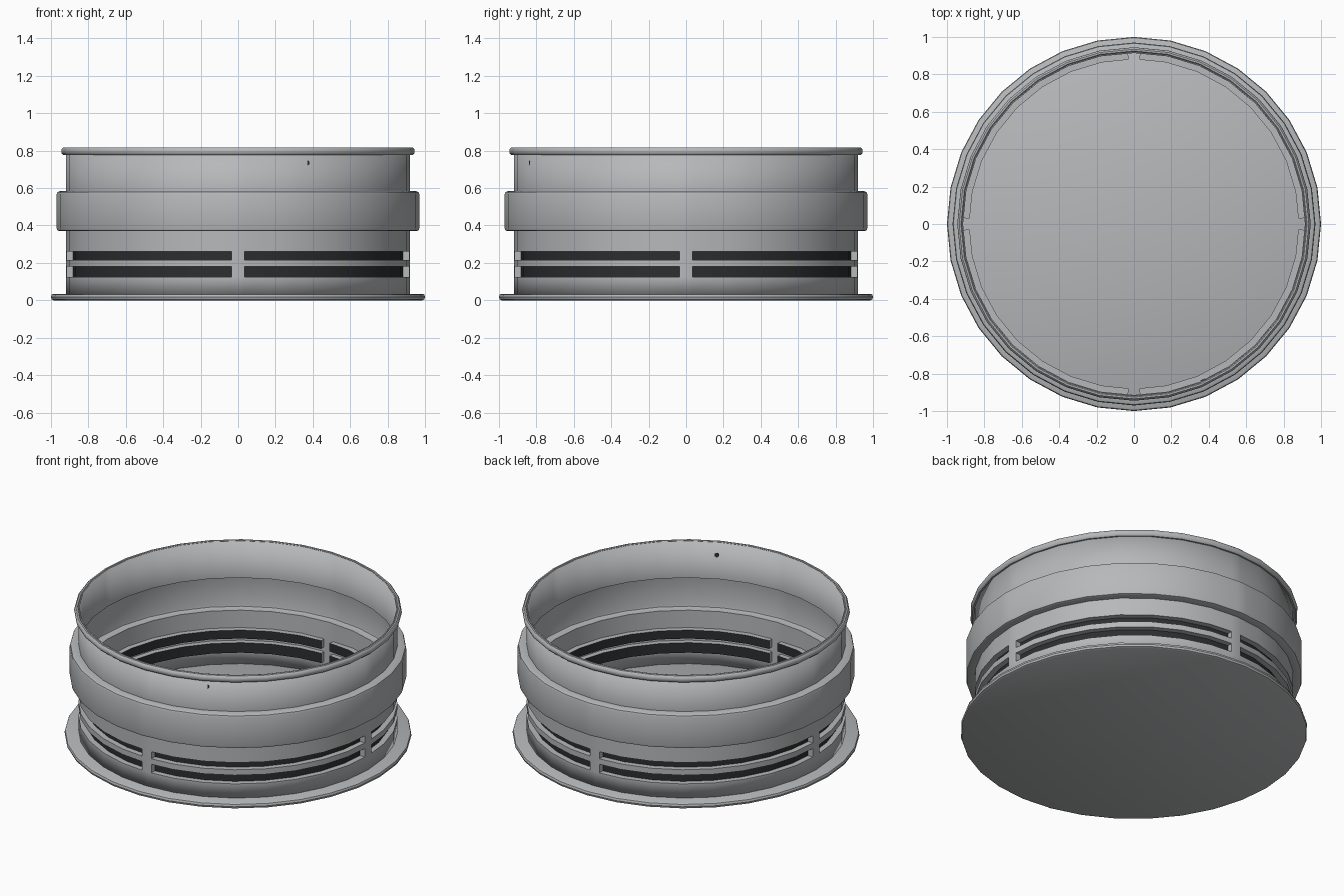
import bpy
import bmesh
import math
from mathutils import Matrix

cube = bpy.data.objects.get("Cube")
if cube:
    bpy.data.objects.remove(cube, do_unlink=True)

SIDES = 32
STEP = 2 * math.pi / SIDES
WALL_R = 0.92
POST_HALF = math.asin(0.034 / WALL_R)
SLOTS = [(0.125, 0.18), (0.215, 0.26)]


def material(name, color):
    m = bpy.data.materials.new(name)
    m.use_nodes = True
    m.diffuse_color = (*color, 1)
    m.node_tree.nodes["Principled BSDF"].inputs["Base Color"].default_value = (*color, 1)
    return m


grey = material("satin grey", (0.47, 0.48, 0.49))
dark = material("dark slot", (0.025, 0.027, 0.028))


def ring_point(r, z, angle):
    # point on a regular polygon ring, so extra cuts stay on its flat sides
    middle = (math.floor(angle / STEP + 1e-6) + 0.5) * STEP
    r *= math.cos(STEP / 2) / math.cos(angle - middle)
    return (r * math.cos(angle), r * math.sin(angle), z)


def finish(name, bm, mats):
    me = bpy.data.meshes.new(name)
    bm.to_mesh(me)
    bm.free()
    ob = bpy.data.objects.new(name, me)
    bpy.context.collection.objects.link(ob)
    for m in mats:
        me.materials.append(m)
    bpy.ops.object.select_all(action='DESELECT')
    ob.select_set(True)
    bpy.context.view_layer.objects.active = ob
    bpy.ops.object.shade_smooth_by_angle(angle=math.radians(35))
    return ob


def lathe(profile, angles, closed=False, capped=False):
    bm = bmesh.new()
    rings = [[bm.verts.new(ring_point(r, z, a)) for a in angles] for r, z in profile]
    pairs = list(zip(rings, rings[1:]))
    if closed:
        pairs.append((rings[-1], rings[0]))
    n = len(angles)
    for low, high in pairs:
        for i in range(n):
            j = (i + 1) % n
            bm.faces.new((low[i], low[j], high[j], high[i]))
    if capped:
        bm.faces.new(rings[0][::-1])
        bm.faces.new(rings[-1])
    return bm


regular = [i * STEP for i in range(SIDES)]

# base plate with rounded rim
base = [(0.985, 0), (0.996, 0.005), (1.0, 0.017), (0.996, 0.03), (0.985, 0.035)]
finish("base_plate", lathe(base, regular, capped=True), [grey])

# thin wall with raised band
profile = [(WALL_R, 0.03)]
for slot in SLOTS:
    profile += [(WALL_R, z) for z in slot]
profile += [(WALL_R, 0.37), (0.955, 0.37), (0.966, 0.374), (0.97, 0.386),
            (0.97, 0.566), (0.966, 0.578), (0.955, 0.583), (WALL_R, 0.585), (WALL_R, 0.815)]
post_cuts = [(k * math.pi / 2 + s * POST_HALF) % (2 * math.pi) for k in range(4) for s in (-1, 1)]
bm = lathe(profile, sorted(regular + post_cuts))

# sink the slots into the wall, leaving four posts
slot_faces = []
for f in bm.faces:
    c = f.calc_center_median()
    from_post = abs((math.atan2(c.y, c.x) + math.pi / 4) % (math.pi / 2) - math.pi / 4)
    if from_post > POST_HALF and any(a < c.z < b for a, b in SLOTS):
        slot_faces.append(f)
result = bmesh.ops.extrude_face_region(bm, geom=slot_faces)
bmesh.ops.delete(bm, geom=[f for f in slot_faces if f.is_valid], context='FACES_ONLY')
for g in result["geom"]:
    if isinstance(g, bmesh.types.BMVert):
        g.co.x *= 0.885 / WALL_R
        g.co.y *= 0.885 / WALL_R
    elif isinstance(g, bmesh.types.BMFace):
        g.material_index = 1
bmesh.ops.recalc_face_normals(bm, faces=bm.faces)
# keep the wall facing outwards
test = max(bm.faces, key=lambda f: f.calc_center_median().z)
c = test.calc_center_median()
if test.normal.x * c.x + test.normal.y * c.y < 0:
    bmesh.ops.reverse_faces(bm, faces=bm.faces)
wall = finish("slotted_wall", bm, [grey, dark])
shell = wall.modifiers.new("Thickness", 'SOLIDIFY')
shell.thickness = 0.006
shell.offset = -1

# rolled lip at the top
lip = [(0.93 + 0.015 * math.cos(t), 0.797 + 0.021 * math.sin(t))
       for t in (i * math.pi / 5 for i in range(10))]
bm = lathe(lip, regular, closed=True)
bmesh.ops.recalc_face_normals(bm, faces=bm.faces)
finish("rolled_lip", bm, [grey])

# tiny pin hole in the upper wall
bm = bmesh.new()
bmesh.ops.create_cone(bm, cap_ends=True, segments=10, radius1=0.014, radius2=0.014, depth=0.009)
turn = math.radians(-66.2)
bm.transform(Matrix.Rotation(turn, 4, 'Z') @ Matrix.Translation((0.9135, 0, 0.735))
             @ Matrix.Rotation(math.pi / 2, 4, 'Y'))
finish("pin_hole", bm, [dark])
